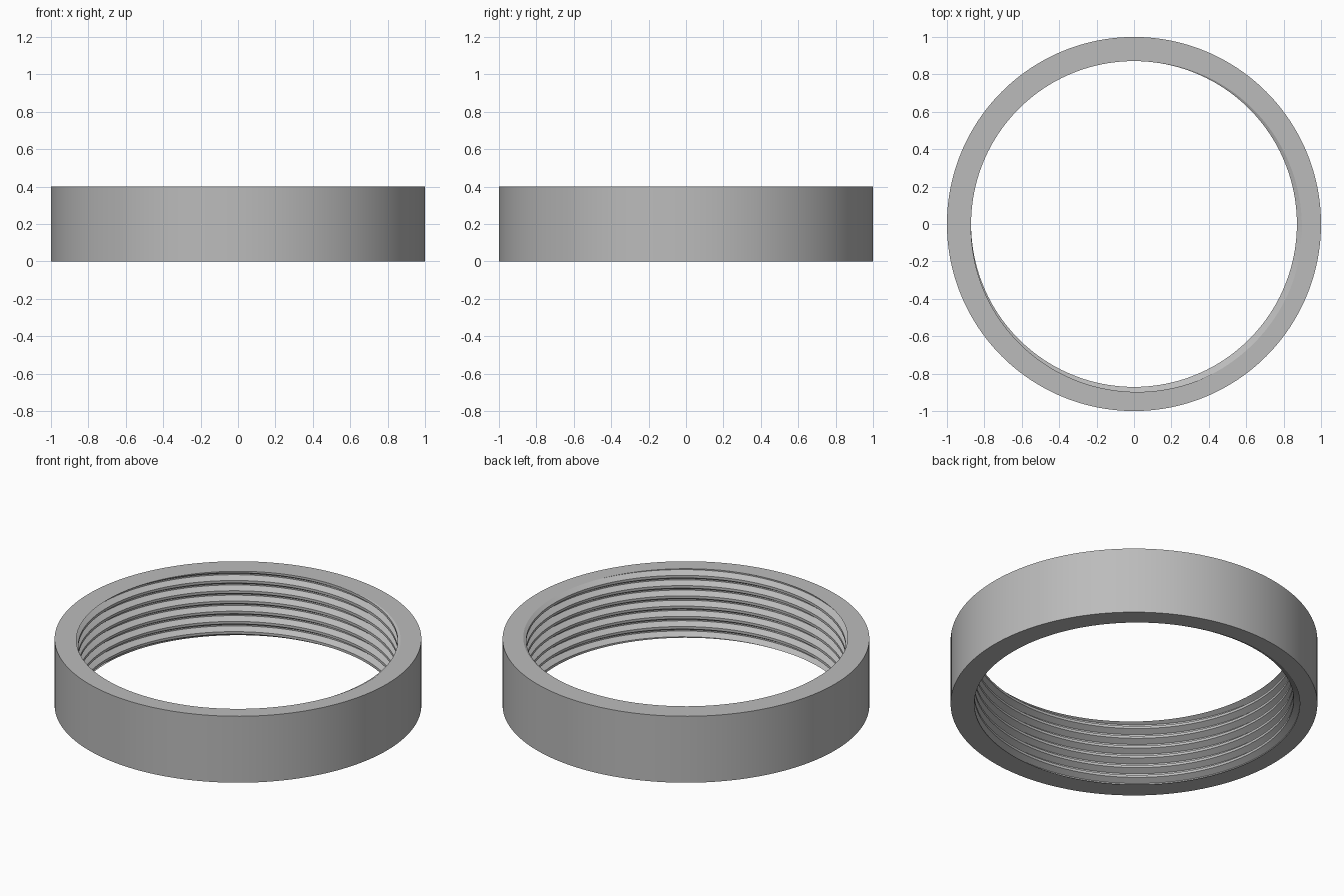
import bpy, bmesh, math

if "Cube" in bpy.data.objects:
    bpy.data.objects.remove(bpy.data.objects["Cube"])

H, R_OUT, R_CREST = 0.4, 1.0, 0.871
TURNS = 6.5
PITCH = H / TURNS
DEPTH = 0.541 * PITCH          # 60 degree thread
SEG = 192
CREST_ANGLE = 135 / 360        # where the crest meets the top face, in turns

# One thread pitch as (height fraction, radius), crest centred on 0
PROFILE = [(-0.125, R_CREST), (0.125, R_CREST),
           (0.4375, R_CREST + DEPTH), (0.5625, R_CREST + DEPTH)]


def radius(phase):
    d = abs((phase + 0.5) % 1.0 - 0.5)      # distance from crest centre
    return R_CREST + DEPTH * min(max((d - 0.125) / 0.3125, 0), 1)


def column(turn):
    """Closed wall section at one angle, thread clipped to the end faces."""
    pts = [(R_OUT, 0.0)]
    for k in range(-9, 3):
        for f, r in PROFILE:
            z = H + (k + f + turn - CREST_ANGLE) * PITCH
            if z <= 0 or z >= H:
                z = min(max(z, 0), H)
                r = radius((z - H) / PITCH - turn + CREST_ANGLE)
            pts.append((r, z))
    return pts + [(R_OUT, H)]


# Threaded ring: sweep the section round once, then weld the seam
bm = bmesh.new()
cols = []
for j in range(SEG + 1):
    a = 2 * math.pi * j / SEG
    c, s = math.cos(a), math.sin(a)
    cols.append([bm.verts.new((r * c, r * s, z)) for r, z in column(j / SEG)])
for a, b in zip(cols, cols[1:]):
    n = len(a)
    for i in range(n):
        bm.faces.new((a[i], a[(i + 1) % n], b[(i + 1) % n], b[i]))
bmesh.ops.remove_doubles(bm, verts=bm.verts, dist=1e-5)
bmesh.ops.recalc_face_normals(bm, faces=bm.faces)

mesh = bpy.data.meshes.new("threaded_ring")
bm.to_mesh(mesh)
bm.free()
ring = bpy.data.objects.new("threaded_ring", mesh)
bpy.context.collection.objects.link(ring)

# Plain grey colour
grey = bpy.data.materials.new("plain grey")
grey.diffuse_color = (0.5, 0.5, 0.5, 1)
grey.use_nodes = True
grey.node_tree.nodes["Principled BSDF"].inputs["Base Color"].default_value = grey.diffuse_color
mesh.materials.append(grey)

bpy.context.view_layer.objects.active = ring
ring.select_set(True)
bpy.ops.object.shade_smooth_by_angle(angle=math.radians(20))
